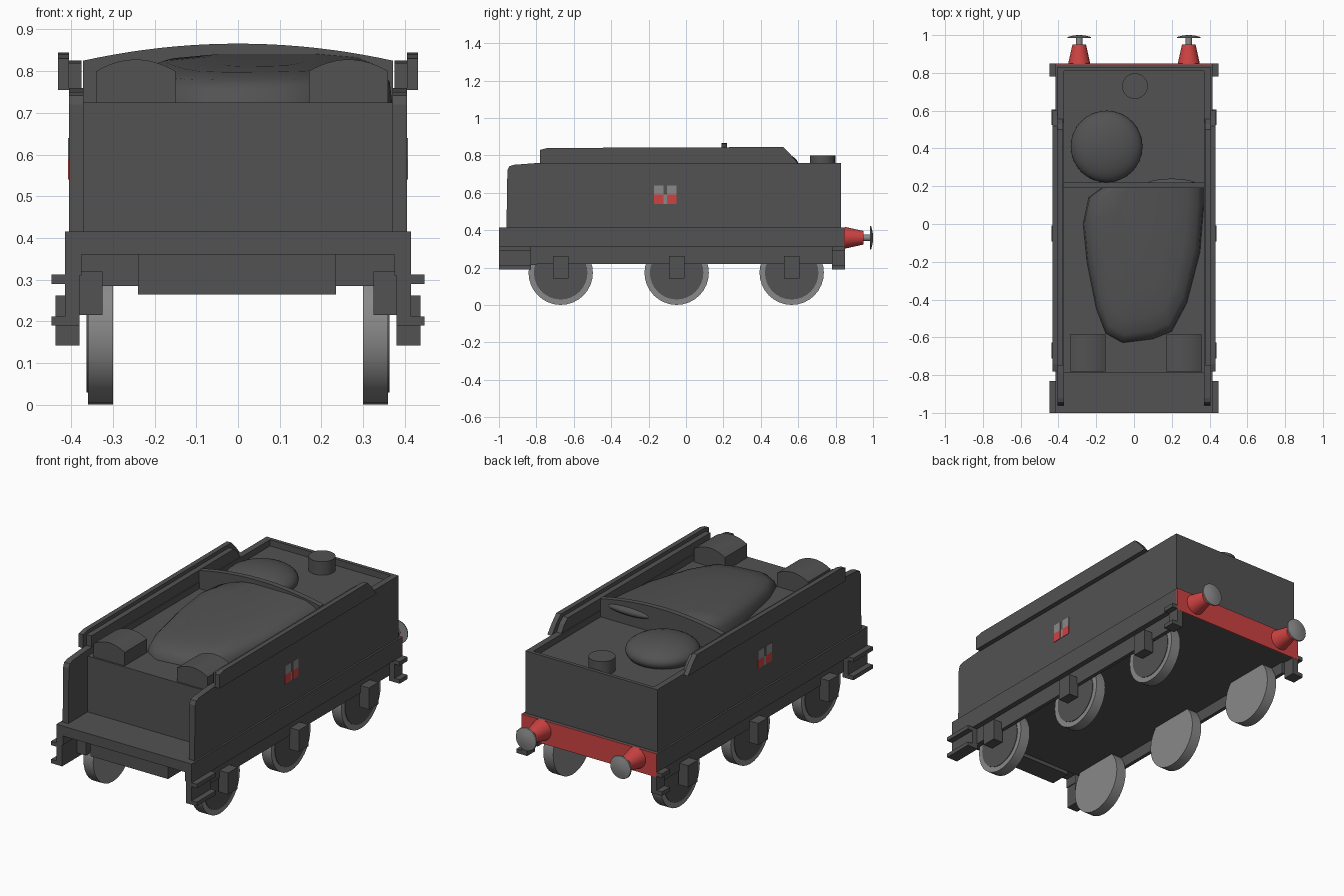
import bpy, bmesh, math
from mathutils import Matrix, Vector

if "Cube" in bpy.data.objects:
    bpy.data.objects.remove(bpy.data.objects["Cube"])


def material(name, color):
    m = bpy.data.materials.new(name)
    m.diffuse_color = (*color, 1)
    m.use_nodes = True
    m.node_tree.nodes["Principled BSDF"].inputs["Base Color"].default_value = m.diffuse_color
    return m


BLACK = material("dark grey paint", (0.085, 0.085, 0.085))
STEEL = material("light steel", (0.25, 0.25, 0.25))
RED = material("red paint", (0.62, 0.055, 0.055))


def finish(bm, name, *mats):
    bmesh.ops.recalc_face_normals(bm, faces=bm.faces)
    me = bpy.data.meshes.new(name)
    bm.to_mesh(me)
    bm.free()
    ob = bpy.data.objects.new(name, me)
    bpy.context.collection.objects.link(ob)
    for m in mats:
        me.materials.append(m)
    return ob


def smooth(ob, angle=35):
    bpy.ops.object.select_all(action='DESELECT')
    ob.select_set(True)
    bpy.context.view_layer.objects.active = ob
    bpy.ops.object.shade_smooth_by_angle(angle=math.radians(angle))


def box(name, x, y, z, mat=BLACK):
    bm = bmesh.new()
    bmesh.ops.create_cube(bm, size=1)
    for v in bm.verts:
        v.co = Vector([(r[0] + r[1]) / 2 + c * (r[1] - r[0]) for c, r in zip(v.co, (x, y, z))])
    return finish(bm, name, mat)


def pair(name, x, y, z, mat=BLACK):
    """Box on the right side and its mirror image on the left."""
    box("right_" + name, x, y, z, mat)
    box("left_" + name, (-x[1], -x[0]), y, z, mat)


def prism(name, pts, lo, hi, axis, mat=BLACK):
    """Extrude a profile along x (points are y, z) or along y (points are x, z)."""
    bm = bmesh.new()
    rows = []
    for d in (lo, hi):
        rows.append([bm.verts.new((d, a, b) if axis == 'x' else (a, d, b)) for a, b in pts])
        bm.faces.new(rows[-1])
    n = len(pts)
    for i in range(n):
        j = (i + 1) % n
        bm.faces.new((rows[0][i], rows[0][j], rows[1][j], rows[1][i]))
    return finish(bm, name, mat)


def lathe(name, profile, loc, axis, mat, seg=32):
    """Stack of rings (radius, distance) along the given axis."""
    bm = bmesh.new()
    rot = Vector((0, 0, 1)).rotation_difference(Vector(axis)).to_matrix()
    rings = [[bm.verts.new(Vector(loc) + rot @ Vector((r * math.cos(2 * math.pi * i / seg),
              r * math.sin(2 * math.pi * i / seg), d))) for i in range(seg)] for r, d in profile]
    for a, b in zip(rings, rings[1:]):
        for i in range(seg):
            j = (i + 1) % seg
            bm.faces.new((a[i], a[j], b[j], b[i]))
    bm.faces.new(rings[0])
    bm.faces.new(rings[-1])
    ob = finish(bm, name, mat)
    smooth(ob)
    return ob


def ellipsoid(name, loc, radii):
    bm = bmesh.new()
    bmesh.ops.create_uvsphere(bm, u_segments=32, v_segments=16, radius=1,
                              matrix=Matrix.Translation(loc) @ Matrix.Diagonal((*radii, 1)))
    smooth(finish(bm, name, BLACK), 60)


def arch(x0, x1, base, side, top, n=12):
    """Rectangle with a curved top."""
    pts = [(x0, base)]
    for i in range(n + 1):
        t = i / n
        pts.append((x0 + (x1 - x0) * t, side + (top - side) * (1 - (2 * t - 1) ** 2)))
    return pts + [(x1, base)]


# Tank with its deck, side walls and rear wall
box("tank", (-0.375, 0.375), (-0.79, 0.81), (0.40, 0.725))
box("rear_wall", (-0.405, 0.405), (0.81, 0.83), (0.41, 0.76))
wall = [(-0.96, 0.41), (-0.955, 0.72), (-0.945, 0.742), (-0.92, 0.75), (-0.79, 0.76), (0.82, 0.76), (0.82, 0.41)]
rail = [(-0.78, 0.755), (-0.78, 0.83), (-0.74, 0.84), (0.52, 0.845), (0.555, 0.81), (0.60, 0.755)]
lip = [(-0.75, 0.74), (-0.75, 0.82), (0.50, 0.825), (0.53, 0.80), (0.57, 0.74)]
for s, side in ((1, "right"), (-1, "left")):
    prism(side + "_wall", wall, s * 0.37, s * 0.405, 'x')
    prism(side + "_coal_rail", rail, s * 0.405, s * 0.432, 'x')
    prism(side + "_rail_lip", lip, s * 0.375, s * 0.405, 'x')

# Toolboxes, bulkhead, water dome and filler
for x0, side in ((-0.34, "left"), (0.17, "right")):
    smooth(prism(side + "_toolbox", arch(x0, x0 + 0.19, 0.72, 0.80, 0.828), -0.78, -0.585, 'y'))
smooth(prism("bulkhead", arch(-0.372, 0.372, 0.72, 0.825, 0.866, 20), 0.19, 0.22, 'y'))
ellipsoid("water_dome", (-0.145, 0.41, 0.755), (0.19, 0.19, 0.075))
lathe("filler_cap", [(0.068, 0.72), (0.068, 0.80)], (0.005, 0.73, 0), (0, 0, 1), BLACK)

# Coal heap, lofted in shrinking rings and lower towards the front
outline = [(-0.16, 0.20), (-0.24, 0.14), (-0.27, 0.0), (-0.25, -0.2), (-0.2, -0.45), (-0.15, -0.58),
           (-0.06, -0.63), (0.1, -0.61), (0.2, -0.57), (0.28, -0.42), (0.35, -0.15), (0.37, 0.1), (0.37, 0.20)]
bm = bmesh.new()
rings = []
for scale, h in ((1, 0), (0.98, 0.45), (0.9, 0.75), (0.72, 0.93), (0.4, 1.0)):
    ring = []
    for x, y in outline:
        py = 0.2 + (y - 0.2) * (0.45 + 0.55 * scale)
        px = 0.06 + (x - 0.06) * scale
        ring.append(bm.verts.new((px, py, 0.72 + h * (0.122 + 0.055 * (py - 0.2)))))
    rings.append(ring)
for a, b in zip(rings, rings[1:]):
    for i in range(len(a)):
        j = (i + 1) % len(a)
        bm.faces.new((a[i], a[j], b[j], b[i]))
bm.faces.new(rings[-1])
bm.faces.new(rings[0])
smooth(finish(bm, "coal_heap", BLACK), 60)
ellipsoid("coal_bulge", (0.2, 0.205, 0.80), (0.14, 0.035, 0.025))

# Running plate, front platform and underframe
box("running_plate", (-0.415, 0.415), (-1.0, 0.835), (0.36, 0.415))
box("underframe", (-0.375, 0.375), (-0.83, 0.82), (0.285, 0.365))
box("drag_beam", (-0.24, 0.235), (-0.95, -0.83), (0.265, 0.365))
box("buffer_beam", (-0.415, 0.415), (0.80, 0.845), (0.285, 0.415))
box("buffer_beam_face", (-0.415, 0.415), (0.845, 0.851), (0.285, 0.415), RED)
pair("valance", (0.375, 0.415), (-1.0, 0.845), (0.31, 0.37))
pair("frame_plate", (0.365, 0.385), (-0.83, 0.78), (0.22, 0.32))
pair("front_bracket", (0.325, 0.38), (-0.87, -0.80), (0.215, 0.32))

# Steps at both ends
for end, y in (("front", (-1.0, -0.83)), ("rear", (0.78, 0.85))):
    pair(end + "_step_plate", (0.38, 0.415), y, (0.19, 0.32))
    for level, z in (("upper", 0.29), ("lower", 0.19)):
        pair(end + "_" + level + "_step", (0.39, 0.447), y, (z, z + 0.022))

# Wheels with dark outer discs, and axle boxes
for n, y in enumerate((-0.67, -0.05, 0.565), 1):
    for s, side in ((1, "right"), (-1, "left")):
        lathe(f"{side}_wheel_{n}", [(0.172, 0.30), (0.172, 0.36)], (0, y, 0.173), (s, 0, 0), STEEL)
        lathe(f"{side}_wheel_disc_{n}", [(0.143, 0.355), (0.143, 0.363)], (0, y, 0.173), (s, 0, 0), BLACK)
    pair(f"axle_box_{n}", (0.38, 0.438), (y - 0.042, y + 0.042), (0.142, 0.262))

# Rear buffers
for s, side in ((1, "right"), (-1, "left")):
    at = (s * 0.29, 0, 0.36)
    lathe(side + "_buffer_housing", [(0.058, 0.85), (0.036, 0.95)], at, (0, 1, 0), RED, 24)
    lathe(side + "_buffer_rod", [(0.018, 0.94), (0.018, 0.985)], at, (0, 1, 0), STEEL, 16)
    lathe(side + "_buffer_head", [(0.064, 0.984), (0.062, 0.990), (0.03, 0.998), (0.01, 1.0)], at, (0, 1, 0), STEEL)

# Two-tone side badge
for name, y in (("front", (-0.172, -0.120)), ("rear", (-0.102, -0.05))):
    pair(name + "_badge_top", (0.400, 0.408), y, (0.59, 0.64), STEEL)
    pair(name + "_badge_bottom", (0.400, 0.408), y, (0.54, 0.59), RED)
pair("badge_centre", (0.400, 0.407), (-0.120, -0.102), (0.54, 0.59), STEEL)
